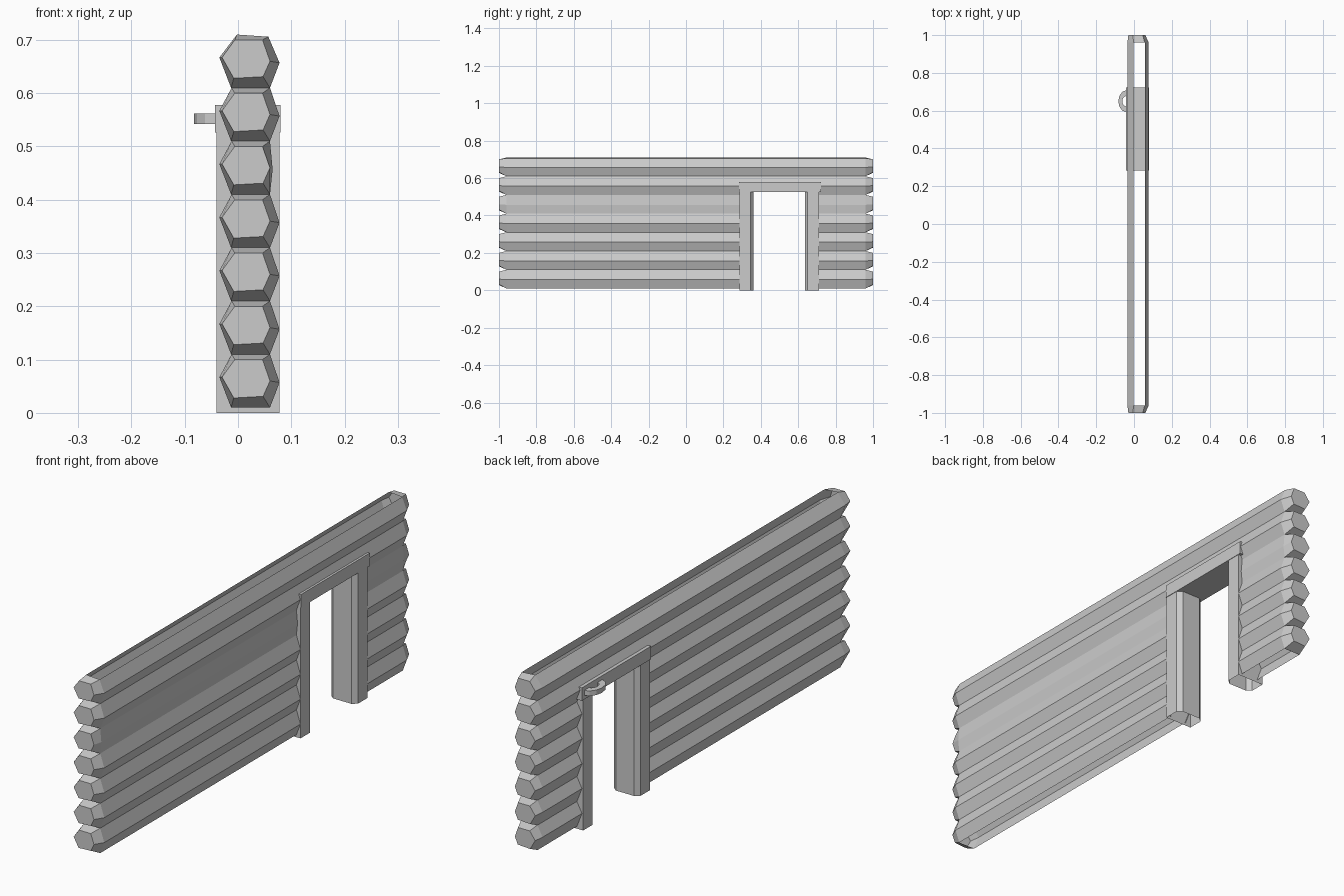
import bpy, bmesh, math

if "Cube" in bpy.data.objects:
    bpy.data.objects.remove(bpy.data.objects["Cube"])

# Log cross-section (x, z above log base): left chain then right chain
PROFILE = [(-0.013, 0.0), (-0.035, 0.057), (-0.012, 0.1),
           (0.06, 0.1), (0.078, 0.047), (0.06, 0.0)]
# Smaller polygon at the tip of a log end
TIP = [(-0.008, 0.018), (-0.030, 0.057), (-0.006, 0.09),
       (0.046, 0.09), (0.060, 0.05), (0.047, 0.021)]


def make_object(name, bm):
    bmesh.ops.recalc_face_normals(bm, faces=bm.faces)
    mesh = bpy.data.meshes.new(name)
    bm.to_mesh(mesh)
    bm.free()
    obj = bpy.data.objects.new(name, mesh)
    bpy.context.collection.objects.link(obj)
    return obj


def log(name, base, y0, y1, cap0=False, cap1=False, top=False, nose=0.078, floor=0.0):
    """Hollow log; flat top and bottom stay open, ends optionally faceted."""
    prof = list(PROFILE)
    prof[4] = (nose, prof[4][1])
    if top:
        prof[2], prof[3] = (-0.002, 0.1), (0.057, 0.096)
    rings = []
    if cap0:
        rings += [(-1.0, TIP), (-0.96, prof)]
    else:
        rings += [(y0, prof)]
    if cap1:
        rings += [(0.96, prof), (1.0, TIP)]
    else:
        rings += [(y1, prof)]
    bm = bmesh.new()
    loops = [[bm.verts.new((x, y, max(base + z, floor))) for x, z in p] for y, p in rings]
    for k in range(len(loops) - 1):
        a, b = loops[k], loops[k + 1]
        bevel = rings[k][1] is TIP or rings[k + 1][1] is TIP
        for i in range(6):
            if i in (2, 5) and not bevel:      # open top and underside
                continue
            j = (i + 1) % 6
            bm.faces.new((a[i], a[j], b[j], b[i]))
    if cap0:
        bm.faces.new(loops[0])
    if cap1:
        bm.faces.new(loops[-1][::-1])
    return make_object(name, bm)


# Stacked logs, split around the doorway
for n in range(7):
    base = 0.01 + 0.1 * n
    nose = 0.065 if n == 4 else 0.078
    if n == 6:
        log("top_log", base, -1, 1, True, True, top=True)
    else:
        log(f"long_log_{n + 1}", base, -1, 0.29, True, False, nose=nose)
        log(f"short_log_{n + 1}", base, 0.705, 1, False, True, nose=nose)
# Log section above the door
log("log_over_door", 0.51, 0.29, 0.705, floor=0.535)


def post(name, outer, inner):
    """Door post with chamfered edges towards the opening, open at the bottom."""
    s = math.copysign(0.015, inner - outer)
    pts = [(-0.04, outer), (0.078, outer), (0.078, inner - s), (0.06, inner),
           (-0.022, inner), (-0.04, inner - s)]
    bm = bmesh.new()
    lo = [bm.verts.new((x, y, 0)) for x, y in pts]
    hi = [bm.verts.new((x, y, 0.53)) for x, y in pts]
    for i in range(6):
        j = (i + 1) % 6
        bm.faces.new((lo[i], lo[j], hi[j], hi[i]))
    make_object(name, bm)


post("door_post_near", 0.285, 0.36)
post("door_post_far", 0.71, 0.635)

# Lintel
bm = bmesh.new()
bmesh.ops.create_cube(bm, size=1)
for v in bm.verts:
    v.co = (0.0185 + v.co.x * 0.123, 0.503 + v.co.y * 0.438, 0.552 + v.co.z * 0.052)
make_object("lintel", bm)

# Half-ring hook on the lintel
bm = bmesh.new()
sections = []
for k in range(7):
    a = math.pi * k / 6
    sections.append([bm.verts.new((-0.04 - rx * math.sin(a), 0.65 + ry * math.cos(a), z))
                     for rx, ry, z in ((0.043, 0.058, 0.542), (0.043, 0.058, 0.562),
                                       (0.022, 0.028, 0.562), (0.022, 0.028, 0.542))])
for a, b in zip(sections, sections[1:]):
    for i in range(4):
        j = (i + 1) % 4
        bm.faces.new((a[i], a[j], b[j], b[i]))
make_object("hook_ring", bm)
